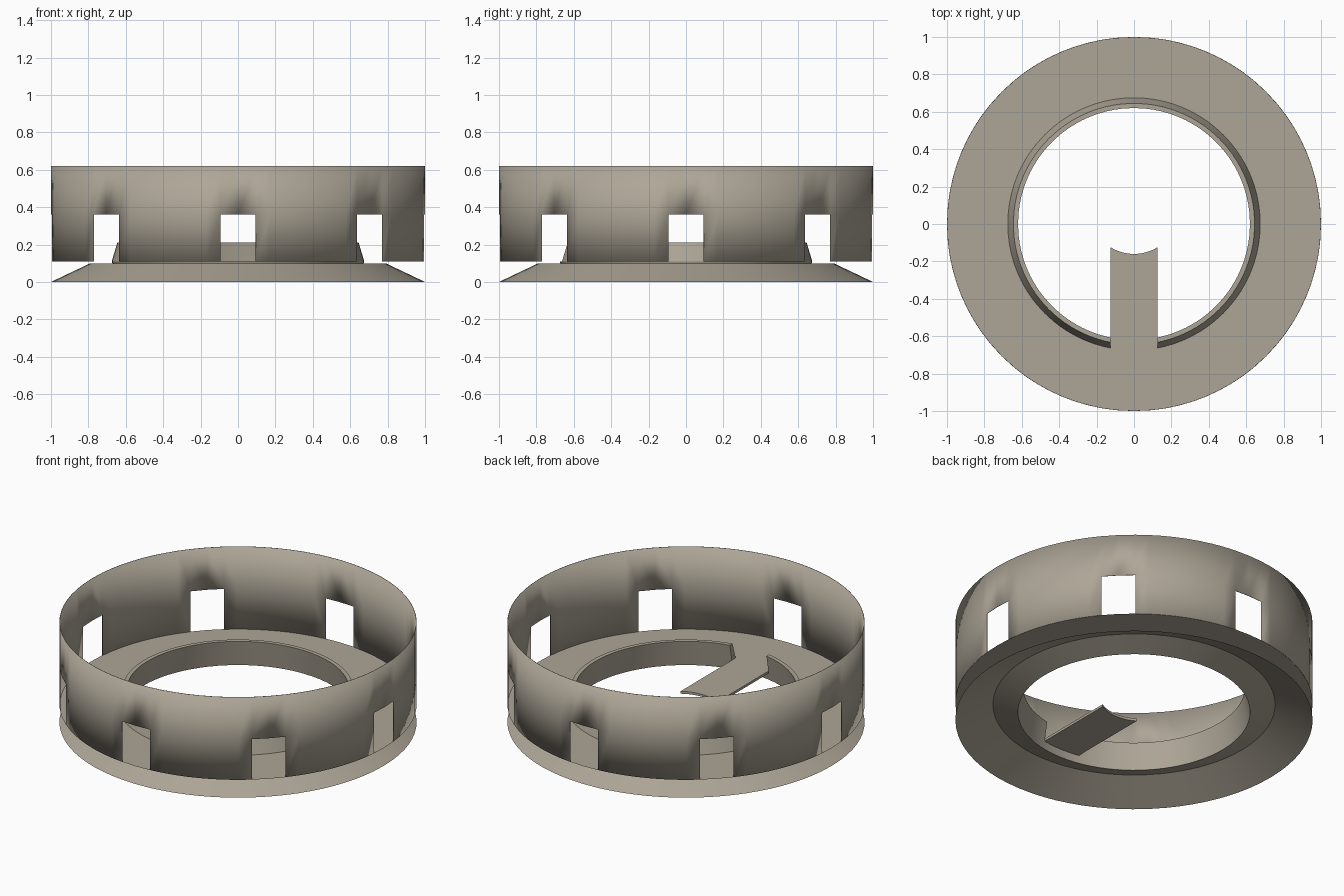
import bpy, bmesh
from math import sin, cos, asin, radians, tau, sqrt

cube = bpy.data.objects.get("Cube")
if cube:
    bpy.data.objects.remove(cube, do_unlink=True)

mat = bpy.data.materials.new("warm_grey")
mat.use_nodes = True
COLOUR = (0.42, 0.38, 0.31, 1)
mat.diffuse_color = COLOUR
mat.node_tree.nodes["Principled BSDF"].inputs["Base Color"].default_value = COLOUR

WINDOWS = 8
ARM_HALF = 0.125
FLOOR_Z = 0.11

# Angles shared by every ring, with breaks at the window sides
half = asin(0.095)
angles, is_window = [], []
for w in range(WINDOWS):
    mid = tau * w / WINDOWS
    for i in range(2):
        angles.append(mid - half + half * i)
        is_window.append(True)
    gap = tau / WINDOWS - 2 * half
    for i in range(8):
        angles.append(mid + half + gap * i / 8)
        is_window.append(False)


def finish(bm, name):
    bmesh.ops.recalc_face_normals(bm, faces=bm.faces)
    mesh = bpy.data.meshes.new(name)
    bm.to_mesh(mesh)
    bm.free()
    mesh.materials.append(mat)
    obj = bpy.data.objects.new(name, mesh)
    bpy.context.collection.objects.link(obj)
    return obj


def smooth(obj):
    bpy.ops.object.select_all(action='DESELECT')
    obj.select_set(True)
    bpy.context.view_layer.objects.active = obj
    bpy.ops.object.shade_smooth_by_angle(angle=radians(30))


def lathe(name, profile, closed=False, skip=None):
    """Turn an (r, z) profile round z; skip(row, column) leaves a face out."""
    bm = bmesh.new()
    rings = [[bm.verts.new((r * cos(a), r * sin(a), z)) for a in angles]
             for r, z in profile]
    n = len(angles)
    for row in range(len(profile) if closed else len(profile) - 1):
        lo, hi = rings[row], rings[(row + 1) % len(profile)]
        for c in range(n):
            if not (skip and skip(row, c)):
                d = (c + 1) % n
                bm.faces.new((lo[c], lo[d], hi[d], hi[c]))
    obj = finish(bm, name)
    smooth(obj)
    return obj


# Outer wall with a row of windows along its bottom edge
wall = lathe("outer_wall", [(1, FLOOR_Z), (1, 0.36), (1, 0.62)],
             skip=lambda row, c: row == 0 and is_window[c])
shell = wall.modifiers.new("thickness", 'SOLIDIFY')
shell.thickness = 0.003
shell.offset = -1 if wall.data.polygons[0].normal.dot(
    wall.data.polygons[0].center) > 0 else 1

# Floor and flared skirt below it
lathe("floor", [(0.674, FLOOR_Z), (1, FLOOR_Z)])
lathe("skirt", [(1, 0), (0.79, 0.1), (0.65, 0.05)])

# Tapered collar around the opening, notched for the arm
collar = lathe("collar", [(0.65, 0.05), (0.62, 0.21), (0.645, 0.21),
                          (0.675, FLOOR_Z), (0.66, 0.06)], closed=True)
bm = bmesh.new()
bmesh.ops.create_cube(bm, size=1)
for v in bm.verts:
    v.co = (v.co.x * 2 * ARM_HALF, v.co.y * 0.4 - 0.65, v.co.z * 0.3 + FLOOR_Z + 0.15)
cutter = finish(bm, "notch_cutter")
cutter.hide_render = True
cutter.hide_set(True)
cut = collar.modifiers.new("notch", 'BOOLEAN')
cut.operation = 'DIFFERENCE'
cut.solver = 'EXACT'
cut.object = cutter

# Flat arm reaching into the opening, with a hollowed tip
xs = [ARM_HALF * (i / 6 - 1) for i in range(13)]
tip = [(x, 0.08 - sqrt(0.24 ** 2 - x * x)) for x in xs]
root = [(x, -sqrt(0.645 ** 2 - x * x)) for x in reversed(xs)]
bm = bmesh.new()
face = bm.faces.new([bm.verts.new((x, y, FLOOR_Z)) for x, y in tip + root])
ext = bmesh.ops.extrude_face_region(bm, geom=[face], use_keep_orig=True)
for v in ext["geom"]:
    if isinstance(v, bmesh.types.BMVert):
        v.co.z -= 0.015
smooth(finish(bm, "arm"))
